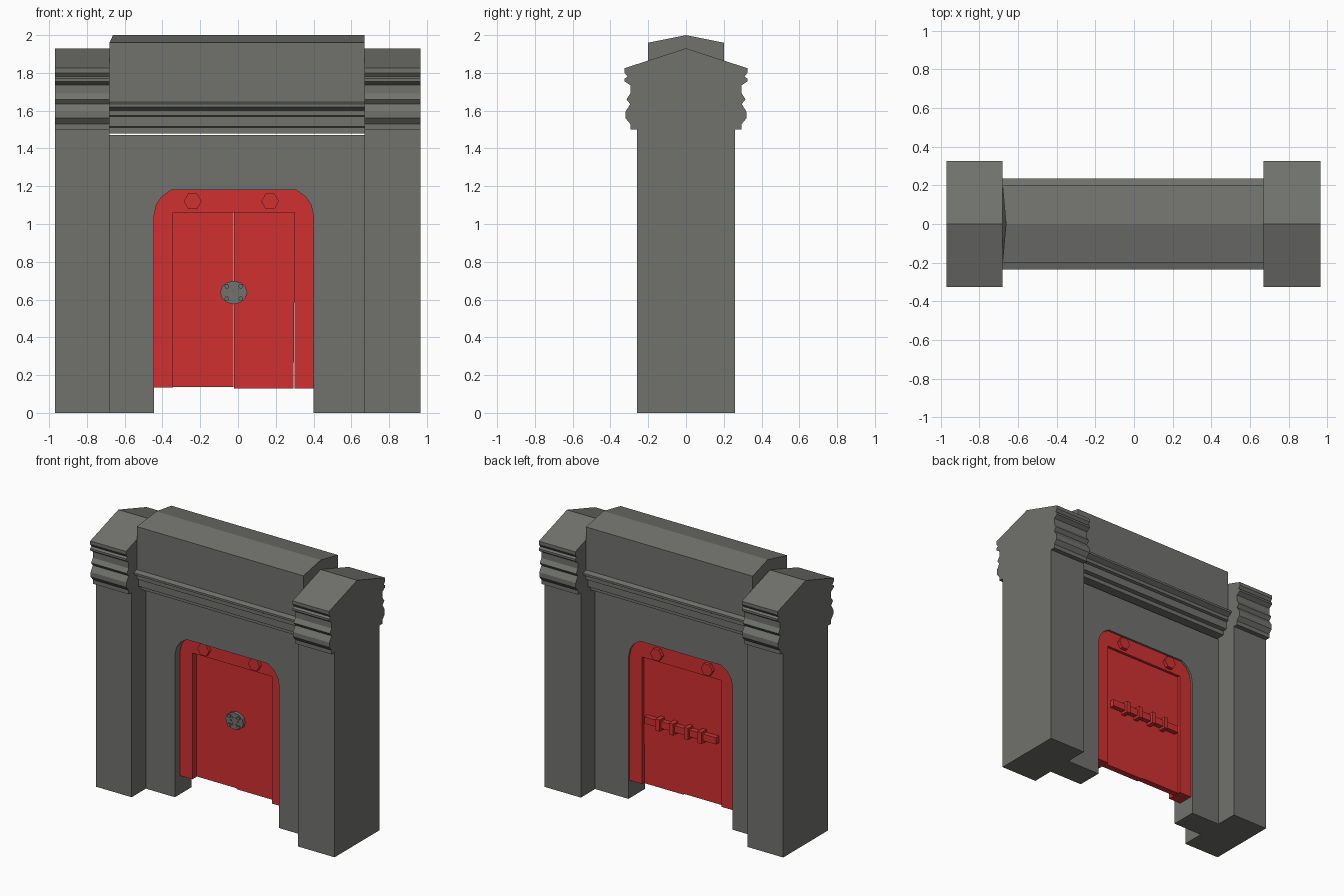
import bpy, bmesh, math
from mathutils import Vector

cube = bpy.data.objects.get("Cube")
if cube:
    bpy.data.objects.remove(cube, do_unlink=True)


def make_material(name, rgb):
    mat = bpy.data.materials.new(name)
    mat.use_nodes = True
    mat.diffuse_color = (*rgb, 1)
    mat.node_tree.nodes["Principled BSDF"].inputs["Base Color"].default_value = (*rgb, 1)
    return mat


STONE = make_material("stone grey", (0.165, 0.17, 0.155))
RED = make_material("door red", (0.64, 0.03, 0.03))


def prism(name, outline, axis, start, end, mat):
    """Extrude a 2D outline along x (outline is y,z) or along y (outline is x,z)."""
    bm = bmesh.new()
    if axis == "x":
        verts = [bm.verts.new((start, a, b)) for a, b in outline]
        step = Vector((end - start, 0, 0))
    else:
        verts = [bm.verts.new((a, start, b)) for a, b in outline]
        step = Vector((0, end - start, 0))
    face = bm.faces.new(verts)
    result = bmesh.ops.extrude_face_region(bm, geom=[face], use_keep_orig=True)
    moved = [g for g in result["geom"] if isinstance(g, bmesh.types.BMVert)]
    bmesh.ops.translate(bm, verts=moved, vec=step)
    bmesh.ops.recalc_face_normals(bm, faces=bm.faces)
    mesh = bpy.data.meshes.new(name)
    bm.to_mesh(mesh)
    bm.free()
    mesh.materials.append(mat)
    obj = bpy.data.objects.new(name, mesh)
    bpy.context.collection.objects.link(obj)
    return obj


def mirrored(half):
    """Complete a half profile whose last point lies on the centre line."""
    return half + [(-a, b) for a, b in reversed(half[:-1])]


def rect(x0, x1, z0, z1):
    return [(x0, z0), (x1, z0), (x1, z1), (x0, z1)]


def ring(x, z, rx, rz, sides, turn=0):
    return [(x + rx * math.cos(turn + math.tau * i / sides),
             z + rz * math.sin(turn + math.tau * i / sides)) for i in range(sides)]


# Gable-topped pillars with moulded capitals
pillar = mirrored([(0.26, 0), (0.26, 1.5), (0.295, 1.5), (0.295, 1.53), (0.32, 1.56),
                   (0.32, 1.595), (0.295, 1.635), (0.315, 1.66), (0.295, 1.69),
                   (0.295, 1.735), (0.325, 1.755), (0.325, 1.77), (0.31, 1.78),
                   (0.325, 1.8), (0.325, 1.825), (0, 1.93)])
prism("right_pillar", pillar, "x", -0.97, -0.68, STONE)
prism("left_pillar", pillar, "x", 0.67, 0.965, STONE)

# Attic block with a cornice, just clear of the wall below
attic = mirrored([(0.15, 1.48), (0.15, 1.51), (0.18, 1.515), (0.18, 1.57), (0.2, 1.575),
                  (0.2, 1.6), (0.235, 1.62), (0.235, 1.635), (0.2, 1.645),
                  (0.2, 1.96), (0, 2)])
block = prism("attic_block", attic, "x", -0.68, 0.67, STONE)
for v in block.data.vertices:
    if v.co.z > 1.99 and v.co.x < 0:
        v.co.x += 0.018

# Wall with an arched opening
CX = -0.0225
half_arch = [(0.4225, 1.04), (0.41, 1.1), (0.38, 1.145), (0.33, 1.18)]
arch = [(CX - a, z) for a, z in half_arch] + [(CX + a, z) for a, z in reversed(half_arch)]
x_in, x_out = CX - 0.4225, CX + 0.4225
wall = [(-0.68, 0), (x_in, 0)] + arch + [(x_out, 0), (0.67, 0), (0.67, 1.47), (-0.68, 1.47)]
prism("arched_wall", wall, "y", -0.095, 0.095, STONE)

# Red door frame filling the arch
frame = [(x_in, 0.135)] + arch + [(x_out, 0.13), (0.3, 0.13), (0.3, 1.06),
                                  (-0.345, 1.06), (-0.345, 0.135)]
prism("door_frame", frame, "y", -0.035, 0.08, RED)

# Pair of door leaves
prism("right_door_leaf", rect(-0.345, CX - 0.001, 0.137, 1.06), "y", 0.015, 0.06, RED)
prism("left_door_leaf", [(CX + 0.001, 0.13), (0.294, 0.13), (0.3, 0.85), (0.3, 1.06),
                         (CX + 0.001, 1.06)], "y", 0.015, 0.06, RED)

# Hexagonal bolts on both sides of the frame
for side, x in (("right", -0.24), ("left", 0.17)):
    hexagon = ring(x, 1.12, 0.047, 0.047, 6)
    prism(side + "_front_bolt", hexagon, "y", -0.06, -0.035, RED)
    prism(side + "_back_bolt", hexagon, "y", 0.08, 0.105, RED)

# Round boss on the front, with studs
prism("door_boss", ring(CX, 0.637, 0.072, 0.062, 12), "y", -0.01, 0.015, STONE)
for i, (x, z) in enumerate(ring(CX, 0.637, 0.053, 0.047, 4, math.pi / 4)):
    prism(f"boss_stud_{i + 1}", ring(x, z, 0.013, 0.013, 6), "y", -0.022, -0.01, STONE)
for i, (x, z) in enumerate(ring(CX, 0.637, 0.028, 0.026, 6)):
    prism(f"boss_rivet_{i + 1}", ring(x, z, 0.006, 0.006, 6), "y", -0.016, -0.01, STONE)

# Locking bar on the back, held by brackets
prism("locking_bar", rect(CX - 0.29, CX + 0.29, 0.59, 0.64), "y", 0.065, 0.1, RED)
for i, offset in enumerate((-0.17, -0.06, 0.06, 0.17)):
    x = CX + offset
    prism(f"bar_bracket_{i + 1}", rect(x - 0.016, x + 0.016, 0.572, 0.658), "y", 0.06, 0.118, RED)
